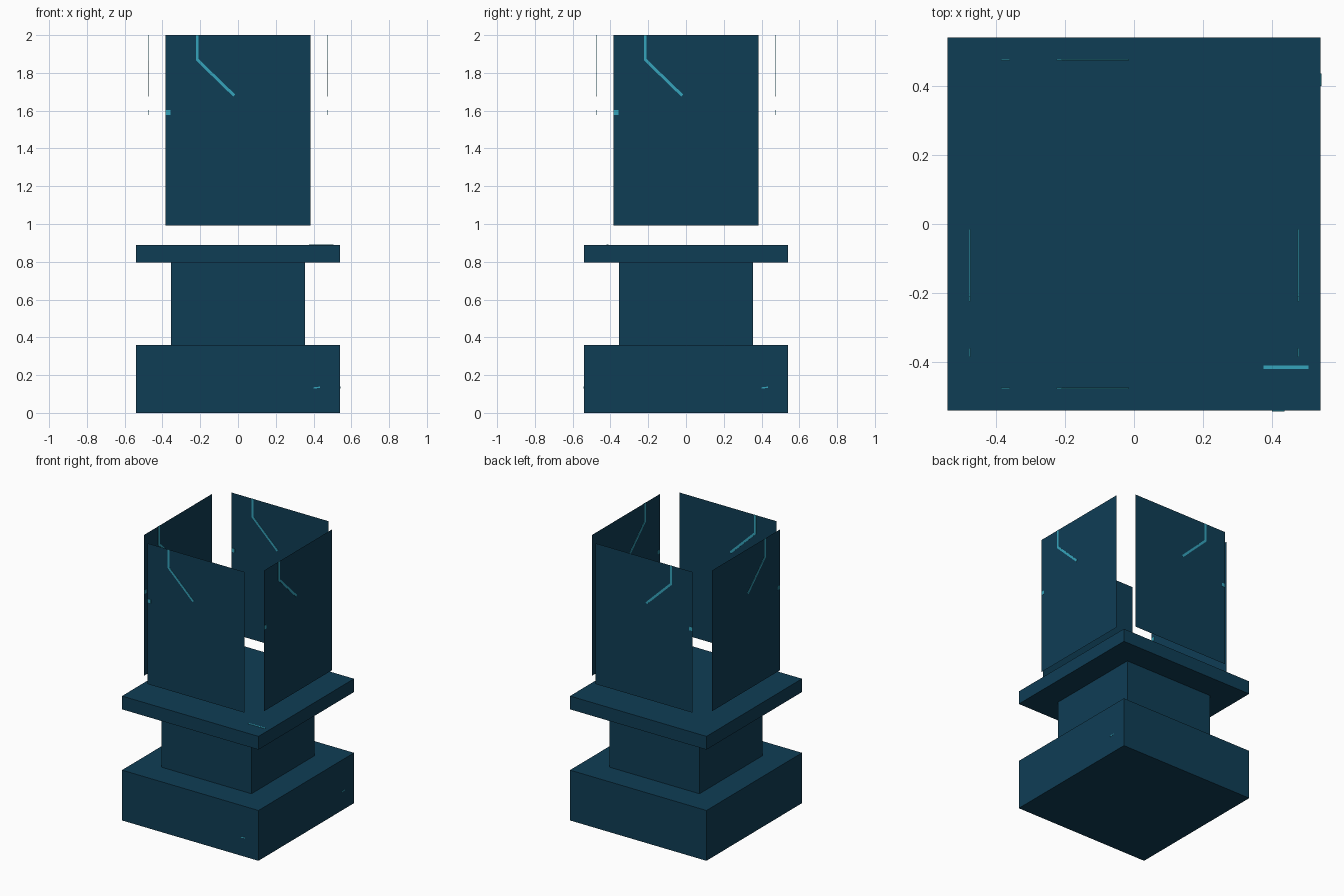
import bpy
from mathutils import Vector

if "Cube" in bpy.data.objects:
    bpy.data.objects.remove(bpy.data.objects["Cube"])


def material(name, rgb):
    m = bpy.data.materials.new(name)
    m.diffuse_color = (*rgb, 1)
    m.use_nodes = True
    m.node_tree.nodes["Principled BSDF"].inputs["Base Color"].default_value = m.diffuse_color
    return m


NAVY = material("deep navy blue", (0.0048, 0.047, 0.091))
CYAN = material("cyan trim", (0.036, 0.37, 0.50))


def mesh_object(name, verts, faces, mat, thickness=0):
    me = bpy.data.meshes.new(name)
    me.from_pydata(verts, [], faces)
    me.materials.append(mat)
    ob = bpy.data.objects.new(name, me)
    bpy.context.collection.objects.link(ob)
    if thickness:
        mod = ob.modifiers.new("thickness", 'SOLIDIFY')
        mod.thickness = thickness
        mod.offset = 0
    return ob


def block(name, half, z0, z1):
    bpy.ops.mesh.primitive_cube_add(size=1, location=(0, 0, (z0 + z1) / 2))
    ob = bpy.context.object
    ob.name = name
    ob.scale = (2 * half, 2 * half, z1 - z0)
    bpy.ops.object.transform_apply(location=False, rotation=False)
    ob.data.materials.append(NAVY)


def ribbon(name, path, width, place):
    """Flat mitred strip along a 2D path, put into 3D by place(u, v)."""
    pts = [Vector(p) for p in path]
    verts = []
    for i, p in enumerate(pts):
        a = (pts[i] - pts[i - 1]).normalized() if i else None
        b = (pts[i + 1] - pts[i]).normalized() if i + 1 < len(pts) else None
        a, b = a or b, b or a
        na, nb = Vector((-a.y, a.x)), Vector((-b.y, b.x))
        n = (na + nb).normalized()
        n *= width / 2 / n.dot(na)
        verts += [place(*(p + n)), place(*(p - n))]
    faces = [(2 * i, 2 * i + 1, 2 * i + 3, 2 * i + 2) for i in range(len(pts) - 1)]
    mesh_object(name, verts, faces, CYAN, 0.004)


# Pedestal
block("base_block", 0.54, 0, 0.36)
block("neck_block", 0.356, 0.36, 0.795)
block("top_plate", 0.54, 0.795, 0.89)

# Four floating sheet panels with trim lines on both faces
D, W, Z0, Z1 = 0.475, 0.384, 0.993, 2.0
SIDES = {
    "front": lambda u, v: (u, -D, v),
    "right": lambda u, v: (D, u, v),
    "back": lambda u, v: (-u, D, v),
    "left": lambda u, v: (-D, -u, v),
}
for side, put in SIDES.items():
    # trim sits towards -x or -y on every panel
    s = 1 if side in ("front", "right") else -1
    mesh_object(side + "_panel",
                [put(-W, Z0), put(W, Z0), put(W, Z1), put(-W, Z1)],
                [(0, 1, 2, 3)], NAVY)
    ribbon(side + "_trim_line",
           [(-0.216 * s, 2.0), (-0.216 * s, 1.87), (-0.02 * s, 1.68)], 0.015, put)
    ribbon(side + "_trim_end",
           [(-0.384 * s, 1.59), (-0.358 * s, 1.59)], 0.026, put)

# Tiny trim marks on the pedestal
ribbon("base_front_mark", [(0.40, 0.132), (0.435, 0.136)], 0.007,
       lambda u, v: (u, -0.54, v))
ribbon("base_right_mark", [(0.40, 0.132), (0.435, 0.136)], 0.007,
       lambda u, v: (0.54, u, v))
ribbon("plate_top_mark", [(0.375, -0.415), (0.505, -0.415)], 0.01,
       lambda u, v: (u, v, 0.89))
